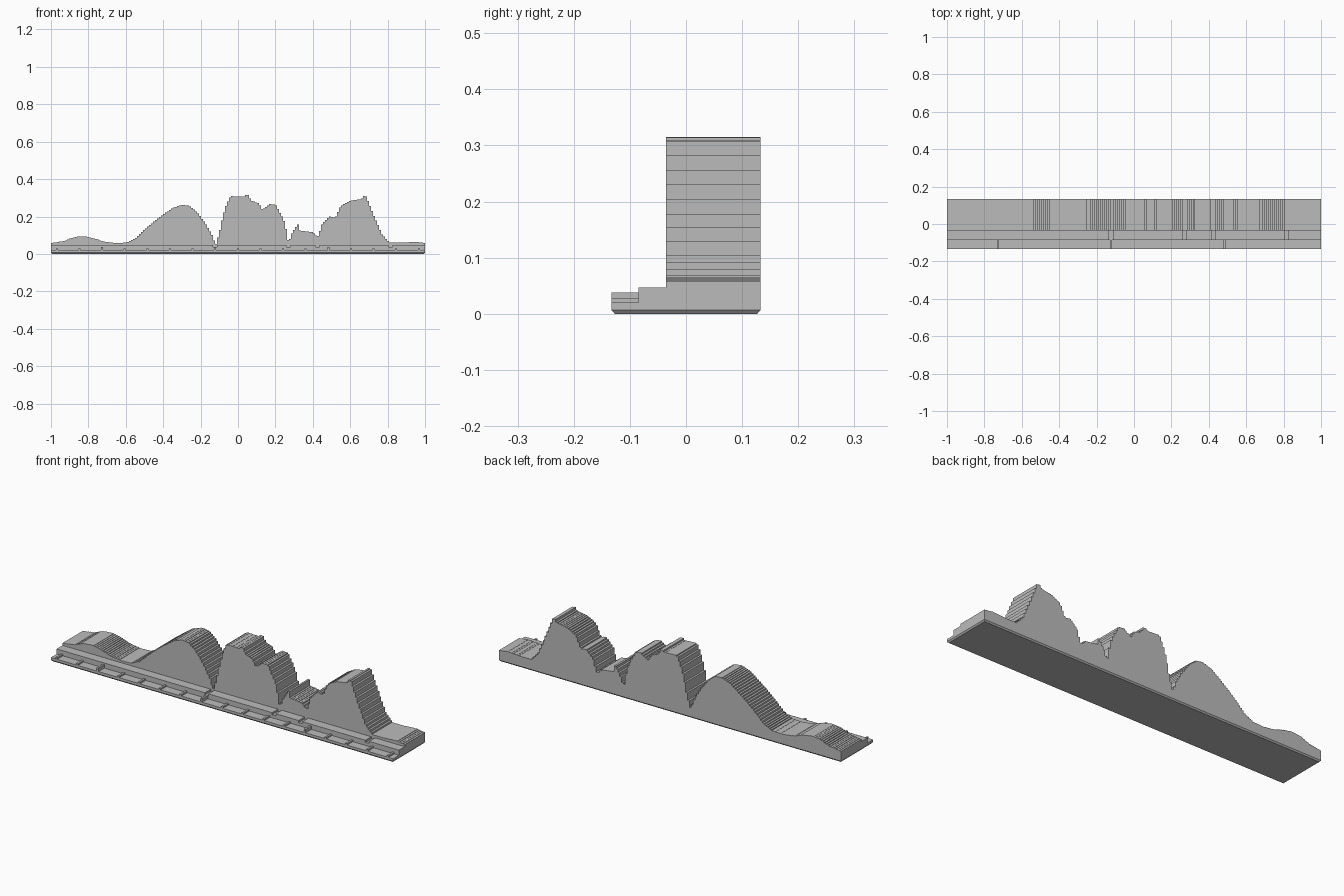
import bpy
import bmesh

default_cube = bpy.data.objects.get("Cube")
if default_cube:
    bpy.data.objects.remove(default_cube, do_unlink=True)

# One plain grey for the whole model
grey = bpy.data.materials.new("plain grey")
grey.use_nodes = True
colour = (0.5, 0.5, 0.5, 1)
grey.diffuse_color = colour
grey.node_tree.nodes["Principled BSDF"].inputs["Base Color"].default_value = colour

HALF_LENGTH = 1.0
FRONT, LEDGE_FRONT, RIDGE_FRONT, BACK = -0.133, -0.085, -0.036, 0.133
PLATE_TOP = 0.007


def finish(name, bm):
    """Turn a bmesh into a flat-shaded grey object."""
    bmesh.ops.recalc_face_normals(bm, faces=bm.faces)
    mesh = bpy.data.meshes.new(name)
    bm.to_mesh(mesh)
    bm.free()
    mesh.materials.append(grey)
    part = bpy.data.objects.new(name, mesh)
    bpy.context.collection.objects.link(part)
    return part


def stepped_slab(name, steps, y_front, y_back):
    """Extrude a stepped outline from front to back.

    steps is a list of (left edge x, height), ordered along x."""
    outline = [(-HALF_LENGTH, PLATE_TOP)]
    merged = []
    for x, height in steps:
        if not merged or abs(merged[-1][1] - height) > 1e-5:
            merged.append((x, height))
    ends = [x for x, height in merged[1:]] + [HALF_LENGTH]
    for (x, height), end in zip(merged, ends):
        outline += [(x, height), (end, height)]
    outline.append((HALF_LENGTH, PLATE_TOP))
    bm = bmesh.new()
    face = bm.faces.new([bm.verts.new((x, y_front, z)) for x, z in outline])
    sweep = bmesh.ops.extrude_face_region(bm, geom=[face], use_keep_orig=True)
    moved = [v for v in sweep["geom"] if isinstance(v, bmesh.types.BMVert)]
    bmesh.ops.translate(bm, verts=moved, vec=(0, y_back - y_front, 0))
    return finish(name, bm)


def interpolate(points, x):
    """Height of a polyline at x."""
    for (xa, za), (xb, zb) in zip(points, points[1:]):
        if xa <= x <= xb:
            return za + (zb - za) * (x - xa) / (xb - xa)
    return points[-1][1]


# Bottom plate with a chamfered underside
bm = bmesh.new()
bmesh.ops.create_cube(bm, size=1)
for v in bm.verts:
    inset = 0.006 if v.co.z < 0 else 0
    v.co.x = (HALF_LENGTH - inset) * (1 if v.co.x > 0 else -1)
    v.co.y = (BACK - inset) * (1 if v.co.y > 0 else -1)
    v.co.z = PLATE_TOP if v.co.z > 0 else 0
finish("bottom_plate", bm)

# Mountain ridge: x in hundredths, height in thousandths
RIDGE = [
    (-100, 58), (-93, 69), (-88, 89), (-83, 95), (-78, 86), (-72, 66),
    (-66, 58), (-60, 60), (-55, 82), (-50, 130), (-45, 172), (-40, 210),
    (-35, 246), (-30, 262), (-26, 257), (-22, 224), (-18, 172), (-14, 105),
    (-12, 46), (-10, 110), (-8, 205), (-6, 268), (-4, 309), (3, 306),
    (5, 320), (7, 286), (11, 271), (13, 237), (17, 266), (20, 264),
    (23, 210), (25, 168), (27, 60), (29, 112), (32, 160), (33, 125),
    (40, 115), (42, 95), (43, 95), (45, 160), (49, 200), (52, 192),
    (55, 257), (60, 284), (66, 293), (68, 318), (70, 270), (73, 197),
    (77, 104), (81, 60), (87, 60), (95, 65), (100, 57),
]
ridge_line = [(x / 100, z / 1000) for x, z in RIDGE]
COLUMNS = 187
width = 2 * HALF_LENGTH / COLUMNS
columns = []
for i in range(COLUMNS):
    x = -HALF_LENGTH + i * width
    columns.append((x, round(interpolate(ridge_line, x + width / 2), 3)))
stepped_slab("mountain_ridge", columns, RIDGE_FRONT, BACK)

# Middle ledge with narrow notches
ledge_top, notch_floor = 0.047, 0.036
ledge = [(-HALF_LENGTH, ledge_top)]
for centre in (-0.123, 0.27, 0.425, 0.815):
    ledge += [(centre - width, notch_floor), (centre + width, ledge_top)]
stepped_slab("middle_ledge", ledge, LEDGE_FRONT, RIDGE_FRONT)

# Front scale: a low strip with regular ticks, every fifth one taller
strip_top, small_tick, tall_tick = 0.02, 0.028, 0.038
spacing = 0.121
scale = [(-HALF_LENGTH, strip_top)]
for i in range(17):
    centre = -0.122 + (i - 7) * spacing
    top = tall_tick if (i - 2) % 5 == 0 else small_tick
    scale += [(centre - width / 2, top), (centre + width / 2, strip_top)]
stepped_slab("front_scale", scale, FRONT, LEDGE_FRONT)
